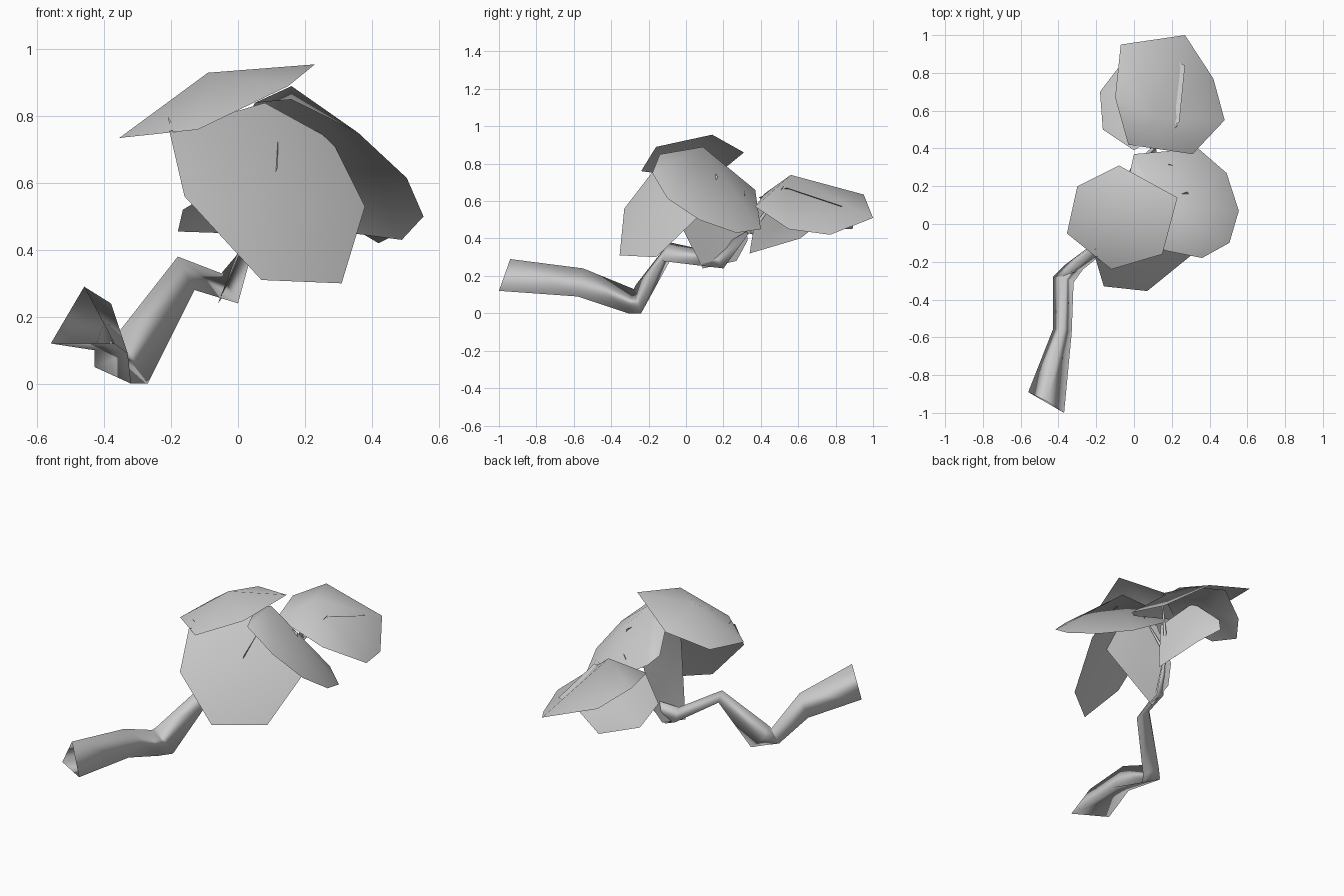
import bpy
from mathutils import Vector

# Remove the default cube only
if "Cube" in bpy.data.objects:
    bpy.data.objects.remove(bpy.data.objects["Cube"], do_unlink=True)

# Single flat grey for the whole plant
grey = bpy.data.materials.new("plain grey")
grey.use_nodes = True
grey.diffuse_color = (.6, .6, .6, 1)
grey.node_tree.nodes["Principled BSDF"].inputs["Base Color"].default_value = (.6, .6, .6, 1)


def add_mesh(name, verts, faces):
    """Create a smooth shaded object from simple geometry."""
    mesh = bpy.data.meshes.new(name)
    mesh.from_pydata(verts, [], faces)
    mesh.materials.append(grey)
    mesh.polygons.foreach_set("use_smooth", [True] * len(mesh.polygons))
    mesh.update()
    obj = bpy.data.objects.new(name, mesh)
    bpy.context.collection.objects.link(obj)
    return obj


def domed_leaf(name, apex, rim):
    """Thin open dome: an irregular rim fanned to a raised apex."""
    n = len(rim)
    faces = [(i, (i + 1) % n, n) for i in range(n)]
    # Keep the face winding pointing upward
    area = sum(a[0] * b[1] - b[0] * a[1] for a, b in zip(rim, rim[1:] + rim[:1]))
    if area < 0:
        faces = [f[::-1] for f in faces]
    return add_mesh(name, rim + [apex], faces)


def three_sided_tube(name, rings, tip):
    """Loft triangular sections, open at the start and ending in a tip."""
    verts = [p for ring in rings for p in ring]
    faces = []
    for r in range(len(rings) - 1):
        a, b = r * 3, r * 3 + 3
        for i in range(3):
            j = (i + 1) % 3
            faces.append((a + i, a + j, b + j, b + i))
    last = len(verts) - 3
    verts.append(tip)
    faces += [(last + i, last + (i + 1) % 3, len(verts) - 1) for i in range(3)]
    return add_mesh(name, verts, faces)


def twig(name, start, end, radius=.015):
    """Slender triangular shoot that tapers to a point."""
    start, end = Vector(start), Vector(end)
    direction = (end - start).normalized()
    side = direction.orthogonal().normalized() * radius
    up = direction.cross(side)
    ring = [start + side, start - side * .5 + up * .87, start - side * .5 - up * .87]
    return three_sided_tube(name, [ring], end)


# Crooked main stem: left, top and right corner of every section
three_sided_tube("stem", [
    [(-.56, -.89, .12), (-.46, -.94, .29), (-.37, -1, .12)],
    [(-.43, -.56, .10), (-.38, -.55, .24), (-.33, -.58, .09)],
    [(-.43, -.28, .05), (-.38, -.28, .13), (-.32, -.31, 0)],
    [(-.37, -.22, .08), (-.36, -.27, .15), (-.27, -.24, 0)],
    [(-.17, -.07, .31), (-.18, -.09, .38), (-.13, -.13, .28)],
    [(-.06, .19, .26), (-.05, .14, .33), (0, .20, .24)],
], tip=(.06, .36, .46))

# Large leaves
domed_leaf("top_leaf", (-.09, .04, .93), [
    (-.355, -.05, .735), (-.12, -.24, .76), (.15, -.16, .89),
    (.23, .14, .955), (-.08, .31, .86), (-.30, .20, .77)])

domed_leaf("front_leaf", (.10, -.18, .58), [
    (-.205, -.18, .755), (-.16, -.33, .56), (.07, -.355, .31), (.31, -.16, .30),
    (.38, .08, .53), (.28, .17, .73), (.08, .09, .84)])

domed_leaf("side_leaf", (.16, .09, .89), [
    (.05, .10, .84), (.16, -.14, .85), (.36, -.18, .75), (.505, -.10, .615),
    (.555, .07, .50), (.49, .27, .43), (.34, .40, .45), (0, .37, .66),
    (-.02, .28, .69)])

domed_leaf("back_leaf", (.13, .56, .74), [
    (-.07, .95, .635), (-.10, .67, .66), (-.03, .42, .64), (.31, .37, .57),
    (.48, .55, .45), (.42, .77, .42), (.27, 1, .51)])

# Tilted leaf tucked under the back leaf
domed_leaf("lower_back_leaf", (-.01, .68, .59), [
    (-.165, .50, .52), (-.18, .70, .455), (-.035, .89, .45), (.09, .92, .58),
    (.27, .84, .57), (.24, .54, .67), (0, .39, .62)])

# Upright leaves hanging around the end of the stem
domed_leaf("inner_leaf", (.04, .12, .50), [
    (-.06, .09, .24), (-.03, .27, .28), (0, .33, .39), (.08, .30, .62),
    (.12, .08, .78), (.12, -.12, .65)])

domed_leaf("inner_back_leaf", (.06, .53, .50), [
    (.10, .34, .32), (.03, .61, .40), (-.06, .70, .47), (-.05, .70, .53),
    (.08, .62, .63), (.12, .38, .57)])

# Shoots whose tips just break through the leaves
twig("side_twig", (.05, .34, .43), (.21, .31, .665))
twig("back_twig", (.05, .35, .43), (.24, .53, .69))
twig("top_twig", (-.18, -.10, .72), (-.21, -.14, .80))
